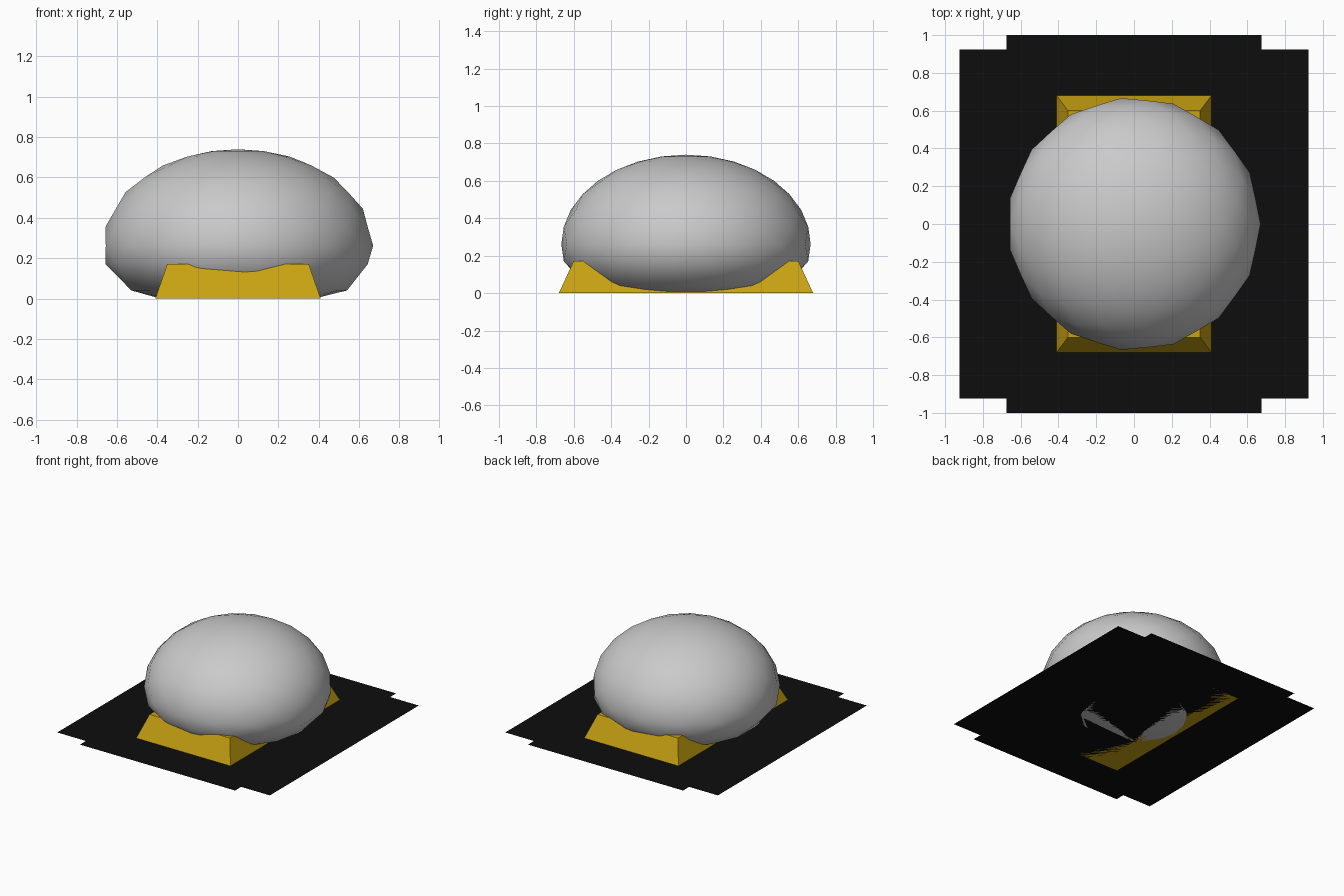
import bpy, bmesh, math

if "Cube" in bpy.data.objects:
    bpy.data.objects.remove(bpy.data.objects["Cube"])


def material(name, rgb):
    m = bpy.data.materials.new(name)
    m.diffuse_color = (*rgb, 1)
    m.use_nodes = True
    m.node_tree.nodes["Principled BSDF"].inputs["Base Color"].default_value = m.diffuse_color
    return m


grey = material("light grey", (0.59, 0.59, 0.59))
gold = material("gold", (0.58, 0.36, 0.006))
black = material("black", (0.004, 0.004, 0.004))


def finish(bm, name, mat):
    bmesh.ops.recalc_face_normals(bm, faces=bm.faces)
    me = bpy.data.meshes.new(name)
    bm.to_mesh(me)
    bm.free()
    me.materials.append(mat)
    ob = bpy.data.objects.new(name, me)
    bpy.context.collection.objects.link(ob)
    return ob


def rectangle(bm, hx, hy, z):
    return [bm.verts.new((sx * hx, sy * hy, z))
            for sx, sy in ((-1, -1), (1, -1), (1, 1), (-1, 1))]


# Two crossed flat ground sheets
for name, hx, hy in (("square_sheet", 0.925, 0.925), ("long_sheet", 0.675, 1.0)):
    bm = bmesh.new()
    bm.faces.new(rectangle(bm, hx, hy, 0))
    finish(bm, name, black)

# Tapered base block
bm = bmesh.new()
low = rectangle(bm, 0.41, 0.68, 0)
top = rectangle(bm, 0.35, 0.60, 0.172)
bm.faces.new(low[::-1])
bm.faces.new(top)
for i in range(4):
    j = (i + 1) % 4
    bm.faces.new((low[i], low[j], top[j], top[i]))
finish(bm, "tapered_base", gold)

# Dome: fifteen-sided rings, every other ring turned by half a side
SIDES, RADIUS, MID, RISE = 15, 0.67, 0.262, 0.478
rings = [(-3, 0.385, 0.0), (-2, 0.54, 0.04), (-1, 0.657, 0.17)]
for k in range(8):
    a = math.radians(11.25 * k)
    rings.append((k, RADIUS * math.cos(a), MID + RISE * math.sin(a)))

bm = bmesh.new()
loops = []
for k, r, z in rings:
    loop = []
    for j in range(SIDES):
        t = math.tau * (j + 0.5 * (k % 2)) / SIDES
        loop.append(bm.verts.new((r * math.cos(t), r * math.sin(t), z)))
    loops.append(loop)
for (k, _, _), a, b in zip(rings, loops, loops[1:]):
    for j in range(SIDES):
        n = (j + 1) % SIDES
        if k % 2:
            bm.faces.new((a[j], a[n], b[n]))
            bm.faces.new((a[j], b[n], b[j]))
        else:
            bm.faces.new((a[j], a[n], b[j]))
            bm.faces.new((b[j], a[n], b[n]))
pole = bm.verts.new((0, 0, MID + RISE))
for j in range(SIDES):
    bm.faces.new((loops[-1][j], loops[-1][(j + 1) % SIDES], pole))
bm.faces.new(loops[0][::-1])
dome = finish(bm, "rounded_dome", grey)

bpy.context.view_layer.objects.active = dome
dome.select_set(True)
bpy.ops.object.shade_smooth_by_angle(angle=math.radians(60))
